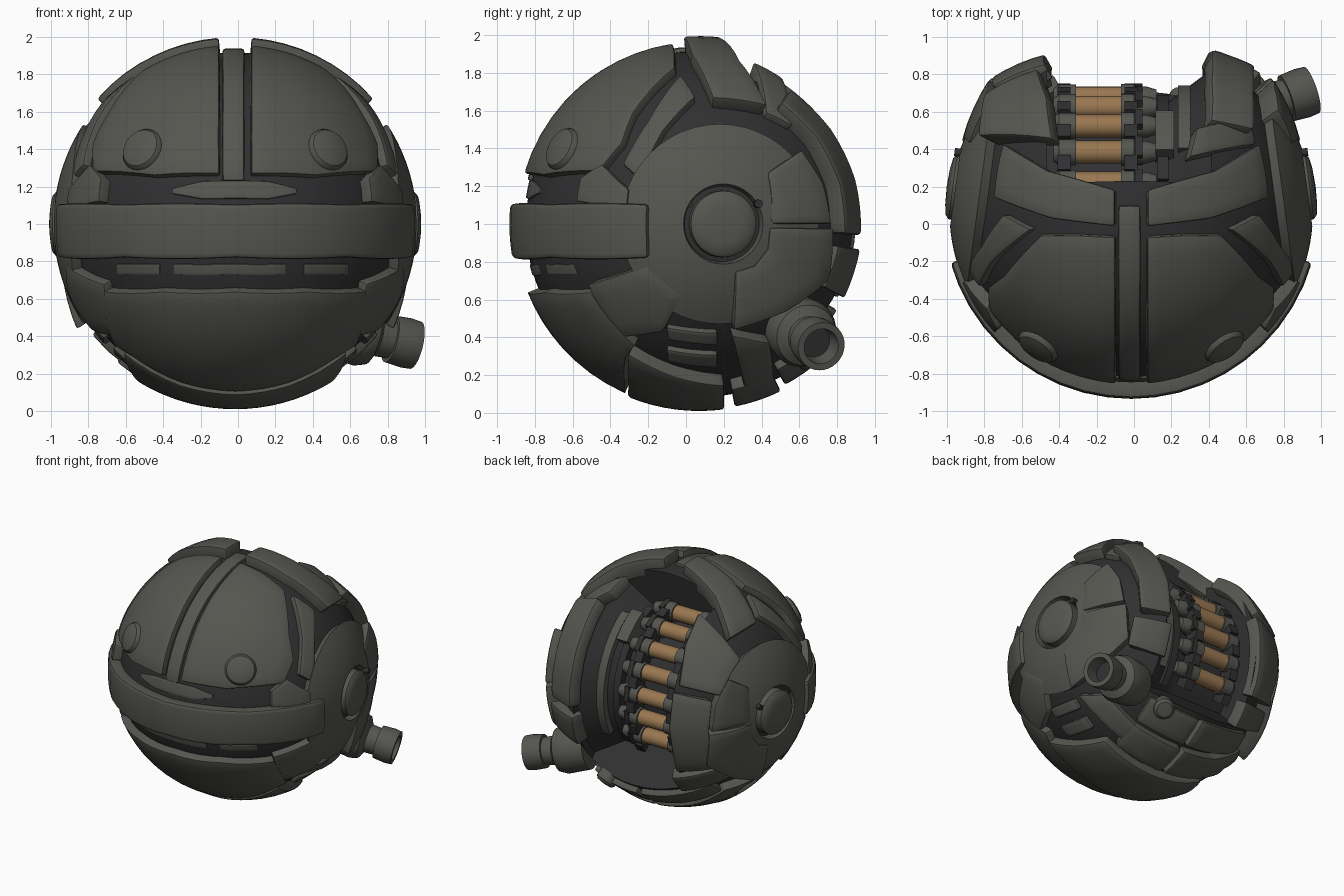
import bpy, bmesh, math
from mathutils import Vector

if "Cube" in bpy.data.objects:
    bpy.data.objects.remove(bpy.data.objects["Cube"])

C = Vector((-0.015, 0.07, 1.0))   # centre of the ball
R = 0.97


def material(name, col):
    m = bpy.data.materials.new(name)
    m.diffuse_color = (*col, 1)
    m.use_nodes = True
    m.node_tree.nodes["Principled BSDF"].inputs["Base Color"].default_value = m.diffuse_color
    return m


ARMOUR = material("armour grey", (0.092, 0.092, 0.081))
DARK = material("dark metal", (0.030, 0.030, 0.032))
COPPER = material("copper", (0.32, 0.185, 0.082))


def finish(name, verts, faces, mat, bevel=0.0):
    bm = bmesh.new()
    vs = [bm.verts.new(v) for v in verts]
    for f in faces:
        bm.faces.new([vs[i] for i in f])
    bmesh.ops.remove_doubles(bm, verts=bm.verts, dist=1e-4)
    bmesh.ops.recalc_face_normals(bm, faces=bm.faces)
    if bevel:
        edges = [e for e in bm.edges if len(e.link_faces) == 2 and e.calc_face_angle(0) > 0.7]
        bmesh.ops.bevel(bm, geom=edges, offset=bevel, segments=2, profile=0.5,
                        affect='EDGES', clamp_overlap=True)
    me = bpy.data.meshes.new(name)
    bm.to_mesh(me)
    bm.free()
    me.materials.append(mat)
    me.polygons.foreach_set("use_smooth", [True] * len(me.polygons))
    me.set_sharp_from_angle(angle=0.6)
    ob = bpy.data.objects.new(name, me)
    bpy.context.collection.objects.link(ob)
    return ob


# Points on the ball read from a view: front, side, top, under
def lift(a, b):
    return math.sqrt(max(R * R - a * a - b * b, 0.0))

def F(x, z):
    x, z = x - C.x, z - C.z
    return Vector((x, -lift(x, z), z))

def S(y, z):
    y, z = y - C.y, z - C.z
    return Vector((lift(y, z), y, z))

def T(x, y, s=1):
    x, y = x - C.x, y - C.y
    return Vector((x, y, s * lift(x, y)))

def U(x, y):
    return T(x, y, -1)

def D(x, deg):   # angle about the x axis, 0 = back, 90 = top
    r, a = lift(x, 0), math.radians(deg)
    return Vector((x, r * math.cos(a), r * math.sin(a)))


def refine(pts, k):
    out = [pts[0]]
    for a, b in zip(pts, pts[1:]):
        out += [a.lerp(b, i / k) for i in range(1, k + 1)]
    return out


def plate(name, rows, r1=R, r0=0.86, k=4, mat=ARMOUR, bevel=0.014, mirror=False):
    """Curved armour plate lofted through rows of points; r1 may be given per row."""
    radii = r1 if isinstance(r1, (list, tuple)) else [r1] * len(rows)
    radii = [v.x for v in refine([Vector((r, 0, 0)) for r in radii], k)]
    rows = [refine(r, k) for r in rows]
    grid = [list(c) for c in zip(*[refine(list(c), k) for c in zip(*rows)])]
    n, m = len(grid), len(grid[0])
    dirs = [p.normalized() for row in grid for p in row]
    outer = [r for r in radii for _ in range(m)]
    N = n * m
    faces = []
    for i in range(n - 1):
        for j in range(m - 1):
            q = [i * m + j, i * m + j + 1, (i + 1) * m + j + 1, (i + 1) * m + j]
            faces += [q, [v + N for v in reversed(q)]]
    rim = ([j for j in range(m)] + [i * m + m - 1 for i in range(1, n)]
           + [(n - 1) * m + j for j in range(m - 2, -1, -1)] + [i * m for i in range(n - 2, 0, -1)])
    for a, b in zip(rim, rim[1:] + rim[:1]):
        faces.append([a, b, b + N, a + N])
    for s in ((1, -1) if mirror else (1,)):
        vs = [C + Vector((d.x * s, d.y, d.z)) * r for rr in (outer, [r0] * N) for d, r in zip(dirs, rr)]
        label = name if not mirror else name + ("_right" if s > 0 else "_left")
        finish(label, vs, faces, mat, bevel)


def lathe(name, origin, axis, profile, mat, segs=32):
    q = Vector(axis).to_track_quat('Z', 'Y')
    vs = [Vector(origin) + q @ Vector((r * math.cos(t), r * math.sin(t), h))
          for r, h in profile for t in [2 * math.pi * i / segs for i in range(segs)]]
    faces = [[a * segs + i, a * segs + (i + 1) % segs, (a + 1) * segs + (i + 1) % segs, (a + 1) * segs + i]
             for a in range(len(profile) - 1) for i in range(segs)]
    return finish(name, vs, faces, mat)


def arc_box(name, x0, x1, r0, r1, a0, a1, mat, n=20):
    """Bar bent round the x axis."""
    vs, faces = [], []
    for i in range(n + 1):
        a = math.radians(a0 + (a1 - a0) * i / n)
        vs += [C + Vector((x, r * math.cos(a), r * math.sin(a)))
               for x, r in ((x0, r0), (x1, r0), (x1, r1), (x0, r1))]
    for i in range(n):
        for j in range(4):
            faces.append([i * 4 + j, i * 4 + (j + 1) % 4, i * 4 + 4 + (j + 1) % 4, i * 4 + 4 + j])
    faces += [[0, 1, 2, 3], [4 * n + j for j in range(4)]]
    return finish(name, vs, faces, mat)


# Dark inner ball with a deep slot down the back, its floor rising to the right
RB, SLOT_A, SLOT_B = 0.918, -46, 80
xs = [(RB * math.sin(math.radians(t)), -0.45 < RB * math.sin(math.radians(t)) < 0.43) for t in range(-90, 91, 6)]
xs = sorted(xs + [(-0.45, False), (-0.4499, True), (0.4299, True), (0.43, False)])
phis = sorted([(float(a), SLOT_A < a < SLOT_B) for a in range(-179, 181, 6)]
              + [(SLOT_A, False), (SLOT_A + 0.01, True), (SLOT_B - 0.01, True), (SLOT_B, False)])
verts, faces, n = [], [], len(phis)
for x, fx in xs:
    for a, fa in phis:
        rho = math.sqrt(max(RB * RB - x * x, 0))
        rho = 0.54 + 0.75 * max(0, x - 0.14) if fx and fa else rho
        verts.append(C + Vector((x, rho * math.cos(math.radians(a)), rho * math.sin(math.radians(a)))))
for i in range(len(xs) - 1):
    for j in range(n):
        faces.append([i * n + j, i * n + (j + 1) % n, (i + 1) * n + (j + 1) % n, (i + 1) * n + j])
finish("inner_ball", verts, faces, DARK)

# Head plates, centre ridge and its foot
plate("head_plate", [[F(.07, 1.27), F(.07, 1.65), T(.07, -.45), T(.07, -.07)],
                     [F(.42, 1.26), F(.42, 1.62), T(.40, -.42), T(.28, -.06)],
                     [S(-.46, 1.28), S(-.34, 1.43), T(.67, -.28), T(.47, -.06)]], mirror=True)
plate("centre_ridge", [[F(x, 1.24), F(x, 1.65), T(x, -.45), T(x, .1)] for x in (-.085, .035)], r1=.94)
plate("ridge_foot", [[F(x, 1.14 + .03 * (abs(x + .02) > .3)) for x in (-.37, -.2, .17, .33)],
                     [F(x, 1.24 - .04 * (abs(x + .02) > .3)) for x in (-.37, -.2, .17, .33)]], r1=.928)

# Brow band round the front
arc = [math.radians(a) for a in range(-164, -15, 37)]
plate("brow_band", [[Vector((.98 * math.cos(a), .98 * math.sin(a), z)) for a in arc]
                    for z in (-.18, -.04, .105)], r1=1.005, k=5, bevel=.02)

# Small vents in the mouth gap
for x0, x1 in ((-.68, -.44), (-.36, .27), (.37, .62)):
    plate("mouth_vent", [[F(x0, z), F((x0 + x1) / 2, z), F(x1, z)] for z in (.715, .775)], r1=.924, bevel=.005)

# Jaw and belly
plate("jaw", [[F(x, .64) for x in (-.71, -.4, -.015, .37, .68)],
              [F(x, .36) for x in (-.66, -.38, -.015, .35, .63)],
              [U(x, -.32) for x in (-.56, -.3, -.015, .27, .53)]], r1=.978)
plate("belly_plate", [[U(x * w - .015, y) for x in (-.62, -.3, 0, .3, .62)]
                      for y, w in ((-.3, .95), (-.05, .87), (.2, .75))], r1=.99)
for a0, a1, rr in ((-48, -62, .965), (-64, -79, .985)):
    for x0, x1 in ((-.62, -.06), (-.03, .4)):
        plate("rear_belly_strap", [[D(x0, a), D((x0 + x1) / 2, a), D(x1, a)] for a in (a0, a1)], r1=rr)

# Side plates
plate("cheek_block", [[S(-.57, 1.12), S(-.55, 1.24), S(-.44, 1.31)],
                      [S(-.31, 1.08), S(-.30, 1.18), S(-.36, 1.23)]], r1=.985, mirror=True)
plate("temple_strip", [[S(-.03, 1.80), S(-.2, 1.56), S(-.34, 1.32)],
                       [S(.05, 1.68), S(-.12, 1.50), S(-.25, 1.24)]], r1=.965, mirror=True)
plate("jaw_side", [[S(-.52, .68), S(-.21, .78), S(-.02, .62)],
                   [S(-.36, .40), S(-.24, .41), S(-.12, .43)]], r1=.975, mirror=True)
for z in (.41, .29):
    plate("side_bar", [[S(-.11, z + .03), S(.17, z)], [S(-.10, z - .04), S(.17, z - .07)]],
          r1=.95, mirror=True)
plate("low_side_block", [[S(.24, .42), S(.44, .38)], [S(.31, .13), S(.46, .17)]], r1=.985, mirror=True)

# Top collar and plates round the slot; the rear corners swell outwards
plate("top_collar", [[T(.07, -.01), T(.4, .03), S(.14, 1.65)],
                     [T(.07, .18), T(.42, .28), S(.42, 1.61)]], r1=1.0, mirror=True)
plate("right_top_plate", [[T(.3, .36), T(.66, .43)], [T(.34, .52), T(.63, .57)]], r1=.96)
plate("right_rim", [[D(x, a) for a in (56, 36, 16, -4)] for x in (.43, .52, .63)], r1=[.965, .985, 1.02], bevel=.025)
plate("right_low_rim", [[D(x, a) for a in (-9, -27)] for x in (.42, .66)], r1=[.96, 1.02])
plate("left_back_plate", [[D(-.42, 64), D(-.45, 45), D(-.5, 24)],
                          [D(-.76, 52), D(-.75, 40), D(-.73, 24)]], r1=[.975, 1.05], bevel=.02)
plate("left_low_plate", [[D(x, a) for a in (20, 0, -28)] for x in (-.47, -.70)], r1=[.955, 1.03])
plate("left_corner_plate", [[D(x, a) for a in (-32, -46)] for x in (-.42, -.74)], r1=[.96, 1.0])
plate("disc_upper_segment", [[S(.43, 1.27), S(.45, 1.13), S(.45, 1.0)],
                             [S(.58, 1.37), S(.69, 1.2), S(.73, 1.0)]], r1=[.978, 1.035], mirror=True)
plate("disc_lower_segment", [[S(.44, .98), S(.43, .87), S(.36, .78), S(.26, .75)],
                             [S(.74, .98), S(.72, .72), S(.5, .56), S(.24, .47)]],
      r1=[.98, 1.035], mirror=True)

# Side discs with hubs, and the eyes
def cap(t0, t1, r, drop):
    pts = [math.radians(t0 + (t1 - t0) * i / 8) for i in range(9)]
    prof = [(r * math.sin(t), r * math.cos(t)) for t in pts]
    lo = r - drop
    return ([(lo * math.sin(pts[0]), lo * math.cos(pts[0]))] + prof
            + [(lo * math.sin(pts[-1]), lo * math.cos(pts[-1]))])

for s, side in ((1, "right"), (-1, "left")):
    axis = (s * .96, .13, 0)
    lathe("side_disc_" + side, C, axis, cap(12.6, 33, .972, .09), ARMOUR, 48)
    lathe("hub_" + side, C, axis, [(0, .995), (.1, .99), (.155, .98), (.175, .962), (.178, .86)], ARMOUR)
    for deg in (30, 150):   # small lugs on the hub
        a = math.radians(deg)
        lathe("hub_lug_" + side, C + Vector((s * .915, .125 + .215 * math.cos(a), .215 * math.sin(a))),
              (s, .13, 0), [(0, .03), (.022, .03), (.022, -.03)], DARK, 12)
    eye = F(.485, 1.4)
    lathe("eye_" + side, C, (eye.x * s, eye.y, eye.z),
          [(0, 1.005), (.07, 1.0), (.105, .988), (.118, .97), (.12, .93)], ARMOUR)

# Gun barrel on the right rear, with a bolt beside it
lathe("gun_barrel", (.63, .61, .43), (.924, .308, -.226),
      [(0, -.15), (.17, -.15), (.185, .03), (.165, .09), (.11, .12), (.105, .2), (.128, .2),
       (.135, .29), (.13, .345), (.095, .345), (.085, .22), (0, .22)], ARMOUR)
lathe("barrel_bore", (.63, .61, .43), (.924, .308, -.226), [(0, .23), (.084, .23), (.084, .225)], DARK)
lathe("mount_bolt", C, D(.28, -50), [(0, 1.0), (.06, .995), (.08, .975), (.082, .9)], ARMOUR, 20)

# Cartridge belt in the slot
ALONG = (1, 0, 0)
for i in range(7):
    deg = 76 - 17 * i
    a = math.radians(deg)
    o = Vector((0, C.y + .61 * math.cos(a), C.z + .61 * math.sin(a)))
    lathe("cartridge", o, ALONG, [(0, -.31), (.062, -.31), (.062, -.06), (0, -.06)], COPPER, 16)
    lathe("cartridge_head", o, ALONG, [(0, -.43), (.05, -.43), (.072, -.4), (.072, -.31), (0, -.31)], ARMOUR, 16)
    lathe("cartridge_tip", o, ALONG, [(0, -.07), (.074, -.07), (.074, .0), (.06, .02), (.06, .07),
                                      (.045, .12), (0, .12)], ARMOUR, 16)
    for x in (-.36, .0):
        arc_box("belt_link", x - .035, x + .035, .56, .68, deg - 12, deg - 5, DARK, 2)
    arc_box("tip_clip", .02, .06, .56, .682, deg - 5, deg + 5, DARK, 2)
arc_box("belt_guide", .14, .2, .5, .62, -42, 74, DARK)
arc_box("feed_block", .13, .23, .5, .70, 40, 62, ARMOUR, 6)
arc_box("bowl_strip", .25, .32, .55, .672, -30, 60, ARMOUR)
